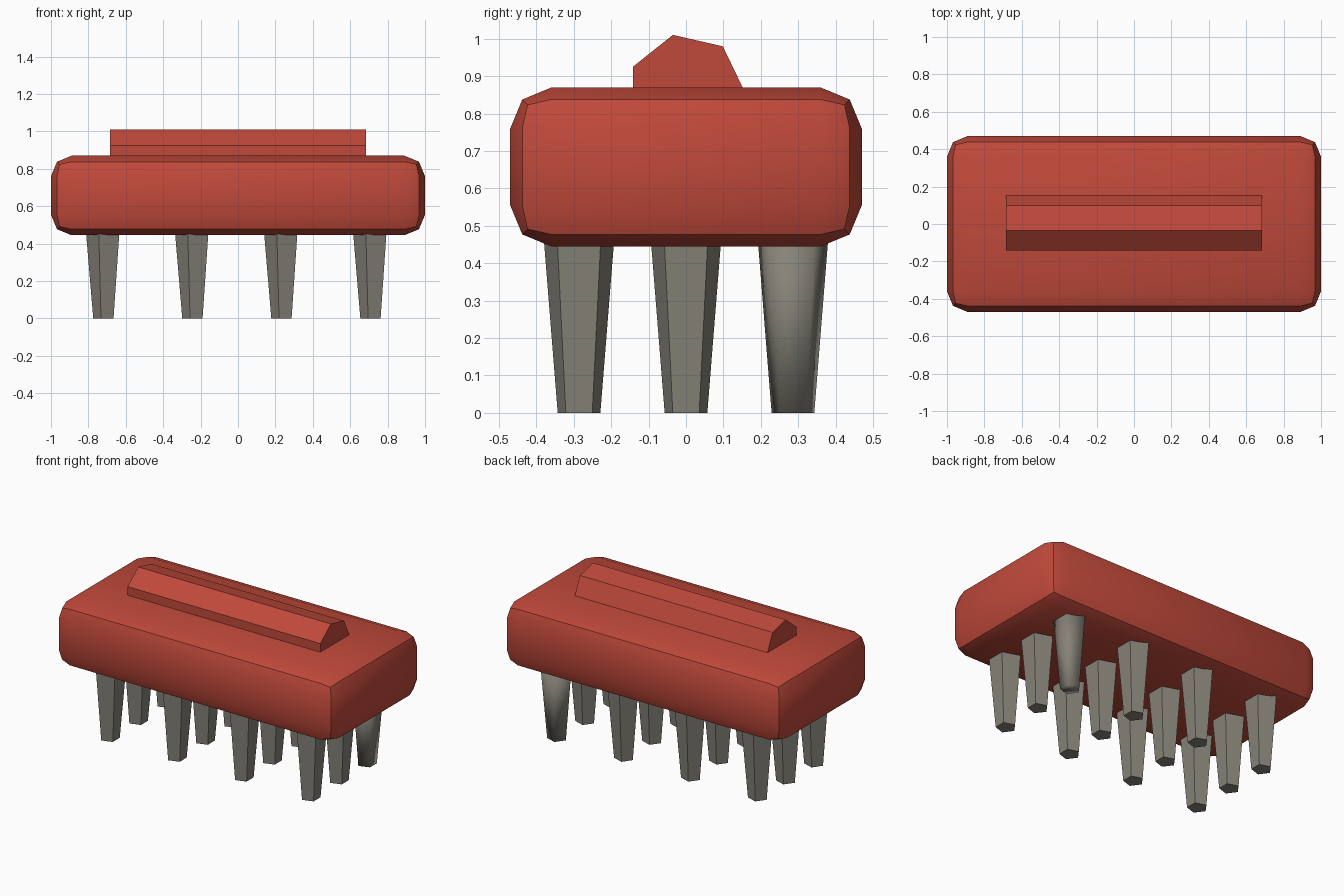
import bpy
import math

cube = bpy.data.objects.get("Cube")
if cube:
    bpy.data.objects.remove(cube, do_unlink=True)


def material(name, rgb):
    mat = bpy.data.materials.new(name)
    mat.use_nodes = True
    colour = (*rgb, 1)
    mat.diffuse_color = colour
    mat.node_tree.nodes["Principled BSDF"].inputs["Base Color"].default_value = colour
    return mat


def finish(name, mat):
    obj = bpy.context.object
    obj.name = obj.data.name = name
    obj.data.materials.append(mat)
    return obj


red = material("brick red", (0.53, 0.067, 0.043))
grey = material("warm grey", (0.24, 0.225, 0.19))

# Brush block: a box with all edges rounded in two steps
BOTTOM, TOP = 0.445, 0.87
bpy.ops.mesh.primitive_cube_add(size=1, location=(0, 0, (BOTTOM + TOP) / 2))
block = finish("brush_block", red)
block.scale = (2, 0.94, TOP - BOTTOM)
bpy.ops.object.transform_apply(location=False, rotation=False, scale=True)
bevel = block.modifiers.new("rounded_edges", 'BEVEL')
bevel.width = 0.11
bevel.segments = 2
bpy.ops.object.modifier_apply(modifier=bevel.name)
bpy.ops.object.shade_smooth_by_angle(angle=math.radians(30))

# Grip: a seven-sided bar half sunk in the block, one corner pointing back
bpy.ops.mesh.primitive_cylinder_add(vertices=7, radius=0.158, depth=1.37)
grip = finish("grip_bar", red)
for v in grip.data.vertices:
    along, back, up = v.co.z, v.co.y, -v.co.x
    v.co = (along, back, up)
grip.location = (0, 0, 0.8565)
grip.data.update()

# Bristle tufts: tapered five-sided pegs, one corner pointing to -x
HEIGHT = 0.5
for row, y in enumerate((-0.286, 0, 0.286)):
    for col in range(4):
        x = (col - 1.5) * 0.476
        bpy.ops.mesh.primitive_cone_add(
            vertices=5, radius1=0.06, radius2=0.102, depth=HEIGHT,
            location=(x, y, HEIGHT / 2), rotation=(0, 0, math.pi / 2))
        tuft = finish(f"bristle_tuft_{row + 1}_{col + 1}", grey)
        # The back corner tuft is smooth all over
        if row == 2 and col == 3:
            bpy.ops.object.shade_smooth()
